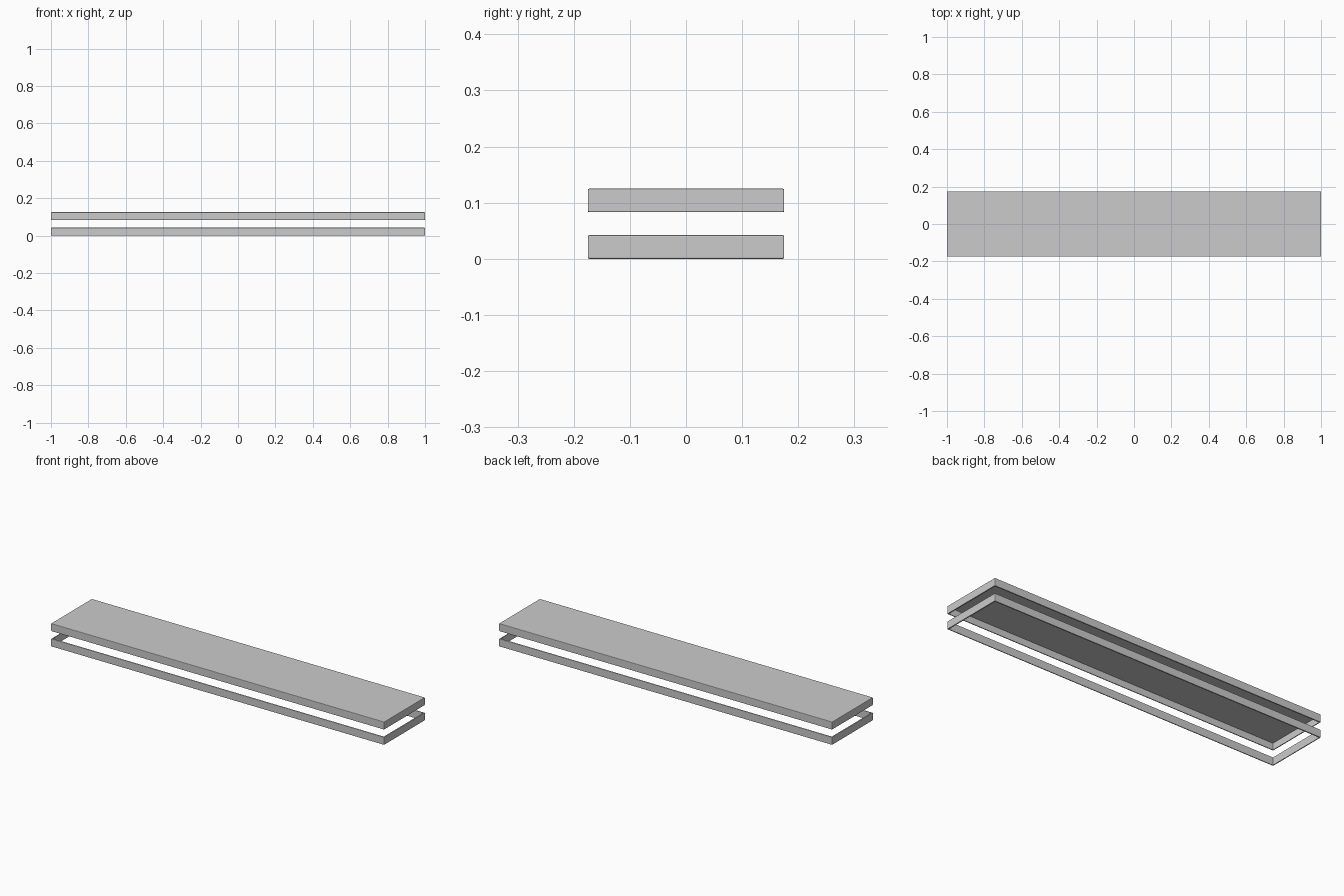
import bpy, bmesh

if "Cube" in bpy.data.objects:
    bpy.data.objects.remove(bpy.data.objects["Cube"])

L, W, H = 2.0, 0.35, 0.042   # outer size of each tray
T = 0.006                    # sheet thickness
BEVEL = 0.0025


def tray(name, z0, closed_top):
    """Thin rectangular rim, optionally closed by a top panel."""
    bm = bmesh.new()

    def loop(x, y, z):
        return [bm.verts.new((sx * x, sy * y, z))
                for sx, sy in ((-1, -1), (1, -1), (1, 1), (-1, 1))]

    def bridge(a, b):
        for i in range(4):
            j = (i + 1) % 4
            bm.faces.new((a[i], a[j], b[j], b[i]))

    x, y = L / 2, W / 2
    z1 = z0 + H
    out_lo, out_hi = loop(x, y, z0), loop(x, y, z1)
    in_lo = loop(x - T, y - T, z0)
    in_hi = loop(x - T, y - T, z1 - T if closed_top else z1)
    bridge(out_lo, out_hi)
    bridge(in_lo, in_hi)
    bridge(out_lo, in_lo)
    if closed_top:
        bm.faces.new(out_hi)
        bm.faces.new(in_hi)
    else:
        bridge(out_hi, in_hi)
    bmesh.ops.recalc_face_normals(bm, faces=bm.faces)

    # Slightly eased outer edges
    outer = set(out_lo + out_hi)
    edges = [e for e in bm.edges if all(v in outer for v in e.verts)]
    bmesh.ops.bevel(bm, geom=edges, offset=BEVEL, segments=2,
                    profile=0.5, affect='EDGES')
    mesh = bpy.data.meshes.new(name)
    bm.to_mesh(mesh)
    bm.free()
    obj = bpy.data.objects.new(name, mesh)
    bpy.context.collection.objects.link(obj)
    return obj


# Open lower frame and the hollow lid floating above it
tray("lower_frame", 0.0, False)
tray("upper_lid", 0.083, True)
